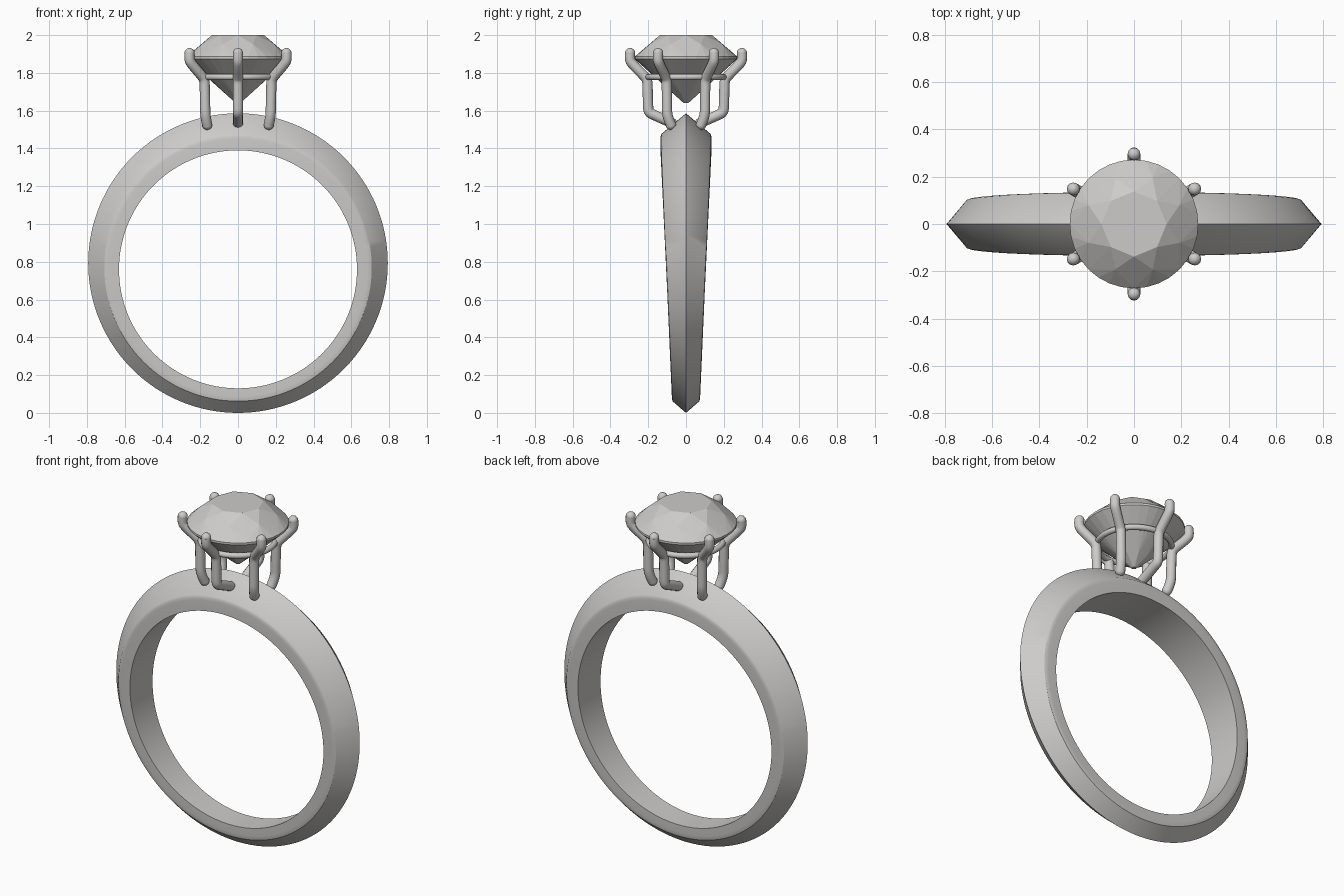
import bpy, bmesh
from math import sin, cos, pi, radians
from mathutils import Vector

cube = bpy.data.objects.get("Cube")
if cube:
    bpy.data.objects.remove(cube, do_unlink=True)

# One plain grey for everything
grey = bpy.data.materials.new("warm_grey")
grey.use_nodes = True
colour = (0.61, 0.60, 0.585, 1)
grey.diffuse_color = colour
grey.node_tree.nodes["Principled BSDF"].inputs["Base Color"].default_value = colour


def link(name, data):
    obj = bpy.data.objects.new(name, data)
    bpy.context.collection.objects.link(obj)
    if not data.materials:
        data.materials.append(grey)
    return obj


def finish(name, bm, smooth=True):
    bmesh.ops.recalc_face_normals(bm, faces=bm.faces[:])
    mesh = bpy.data.meshes.new(name)
    bm.to_mesh(mesh)
    bm.free()
    obj = link(name, mesh)
    if smooth:
        bpy.ops.object.select_all(action='DESELECT')
        obj.select_set(True)
        bpy.context.view_layer.objects.active = obj
        bpy.ops.object.shade_smooth_by_angle(angle=radians(32))
    return obj


# Band: knife-edge section swept round, wider at the top
def band_loop(a):
    # (centre height, radius, share of the half width)
    half = [(0.77, 0.708, 0.955), (0.77, 0.696, 0.99),
            (0.769, 0.683, 1), (0.76, 0.63, 1)]
    section = [(0.793, 0.793, 0)] + half
    section += [(c, r, -w) for c, r, w in reversed(half)]
    pts = []
    for c, r, w in section:
        z = c + r * cos(a)
        width = 0.072 + 0.043 * (0.77 + 0.7 * cos(a))
        pts.append((r * sin(a), w * width, z))
    return pts


bm = bmesh.new()
steps = 128
loops = [[bm.verts.new(p) for p in band_loop(2 * pi * i / steps)] for i in range(steps)]
for i, a in enumerate(loops):
    b = loops[(i + 1) % steps]
    for j in range(len(a)):
        k = (j + 1) % len(a)
        bm.faces.new((a[j], a[k], b[k], b[j]))
finish("band", bm)

# Round brilliant gem
bm = bmesh.new()


def ring(count, r, z, turn=0):
    return [bm.verts.new((r * cos(2 * pi * (i + turn) / count),
                          r * sin(2 * pi * (i + turn) / count), z)) for i in range(count)]


table = ring(8, 0.138, 2.0)
crown = ring(8, 0.208, 1.952, 0.5)
girdle_top = ring(32, 0.272, 1.886)
girdle_low = ring(32, 0.272, 1.874)
pavilion = ring(8, 0.075, 1.692, 0.5)
culet = ring(8, 0.012, 1.64)

bm.faces.new(table)
bm.faces.new(culet)
for i in range(32):
    j = (i + 1) % 32
    bm.faces.new((girdle_top[i], girdle_top[j], girdle_low[j], girdle_low[i]))
for k in range(8):
    n, g = (k + 1) % 8, 4 * k
    # star, kite and upper girdle facets
    bm.faces.new((table[k], table[n], crown[k]))
    bm.faces.new((table[k], crown[k], girdle_top[g]))
    bm.faces.new((table[k], girdle_top[g], crown[k - 1]))
    # pavilion mains
    bm.faces.new((culet[k], pavilion[k], girdle_low[g]))
    bm.faces.new((culet[k], girdle_low[g], pavilion[k - 1]))
    bm.faces.new((culet[k], culet[n], pavilion[k]))
    for s in range(4):
        i, j = g + s, (g + s + 1) % 32
        bm.faces.new((crown[k], girdle_top[i], girdle_top[j]))
        bm.faces.new((pavilion[k], girdle_low[j], girdle_low[i]))
finish("gem", bm, smooth=False)

# Thin gallery wire under the gem
bpy.ops.mesh.primitive_torus_add(major_radius=0.2, minor_radius=0.016,
                                 major_segments=64, minor_segments=12,
                                 location=(0, 0, 1.778))
wire = bpy.context.object
wire.name = "gallery_wire"
wire.data.materials.append(grey)
bpy.ops.object.shade_smooth()

# Six claws: bent wires with rounded tips, feet set into the band
thick = 0.027
upper = [(0.296, 1.905), (0.299, 1.872), (0.285, 1.847), (0.222, 1.785),
         (0.205, 1.762), (0.203, 1.72), (0.201, 1.63)]


def claw(name, angle, feet):
    pts = [Vector((r * cos(angle), r * sin(angle), z)) for r, z in upper]
    pts += [Vector(f) for f in feet]
    curve = bpy.data.curves.new(name, 'CURVE')
    curve.dimensions = '3D'
    curve.bevel_depth = thick
    curve.bevel_resolution = 4
    curve.use_fill_caps = True
    spline = curve.splines.new('NURBS')
    spline.points.add(len(pts) - 1)
    for p, co in zip(spline.points, pts):
        p.co = (*co, 1)
    spline.order_u = 3
    spline.use_endpoint_u = True
    spline.resolution_u = 6
    helper = link(name + "_path", curve)
    graph = bpy.context.evaluated_depsgraph_get()
    mesh = bpy.data.meshes.new_from_object(helper.evaluated_get(graph))
    bpy.data.objects.remove(helper, do_unlink=True)
    bm = bmesh.new()
    bm.from_mesh(mesh)
    for end in (pts[0], pts[-1]):
        ball = bmesh.ops.create_uvsphere(bm, u_segments=16, v_segments=10, radius=thick)
        bmesh.ops.translate(bm, verts=ball["verts"], vec=end)
    finish(name, bm)


for side, sy in (("front", -1), ("back", 1)):
    claw(side + "_claw", sy * pi / 2,
         [(0, sy * 0.198, 1.59), (0, sy * 0.165, 1.575), (0, sy * 0.075, 1.535)])
    for hand, sx in (("left", 1), ("right", -1)):
        angle = sy * (pi / 6 if sx > 0 else 5 * pi / 6)
        claw(side + "_" + hand + "_claw", angle,
             [(sx * 0.173, sy * 0.1, 1.57), (sx * 0.163, sy * 0.08, 1.525)])
